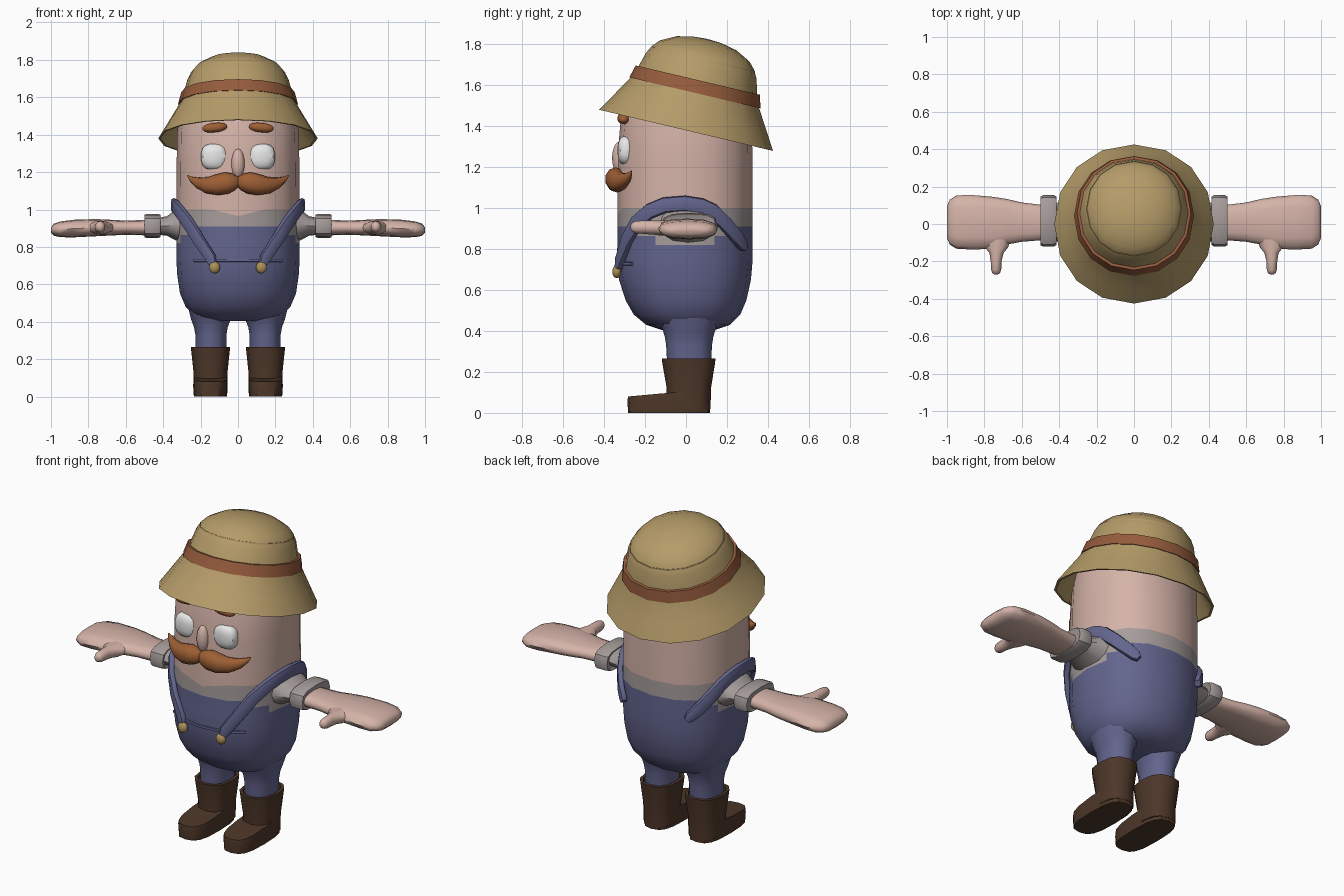
import bpy, bmesh, math
from mathutils import Vector, Matrix

if "Cube" in bpy.data.objects:
    bpy.data.objects.remove(bpy.data.objects["Cube"])

X, Y, Z = Vector((1, 0, 0)), Vector((0, 1, 0)), Vector((0, 0, 1))
POWER = 2.3  # roundness of the body's cross-section


def material(name, *rgb):
    m = bpy.data.materials.new(name)
    m.diffuse_color = (*rgb, 1)
    m.use_nodes = True
    m.node_tree.nodes["Principled BSDF"].inputs["Base Color"].default_value = m.diffuse_color
    return m


SKIN = material("skin", .66, .45, .39)
BLUE = material("denim blue", .125, .13, .27)
STRAW = material("straw", .46, .33, .14)
BAND = material("hat band brown", .30, .105, .045)
HAIR = material("ginger hair", .34, .115, .035)
BOOT = material("boot brown", .075, .038, .022)
SHIRT = material("shirt grey", .38, .335, .33)
WHITE = material("eye white", .80, .80, .80)
GOLD = material("button gold", .42, .28, .10)


def spow(v, p):
    return math.copysign(abs(v) ** p, v)


def ring(c, u, v, ru, rv, n=2.0, sides=12):
    """Superellipse of points around c in the plane of u and v."""
    out = []
    for i in range(sides):
        a = math.tau * i / sides
        out.append(Vector(c) + u * ru * spow(math.cos(a), 2 / n) + v * rv * spow(math.sin(a), 2 / n))
    return out


def finish(bm, name, mats, angle=40):
    bmesh.ops.recalc_face_normals(bm, faces=bm.faces)
    me = bpy.data.meshes.new(name)
    bm.to_mesh(me)
    bm.free()
    for m in mats:
        me.materials.append(m)
    ob = bpy.data.objects.new(name, me)
    bpy.context.collection.objects.link(ob)
    bpy.ops.object.select_all(action='DESELECT')
    ob.select_set(True)
    bpy.context.view_layer.objects.active = ob
    bpy.ops.object.shade_smooth_by_angle(angle=math.radians(angle))
    return ob


def loft(name, rings, mats, angle=40, caps=True, rule=None):
    bm = bmesh.new()
    vs = [[bm.verts.new(p) for p in r] for r in rings]
    n = len(vs[0])
    for a, b in zip(vs, vs[1:]):
        for i in range(n):
            j = (i + 1) % n
            bm.faces.new((a[i], a[j], b[j], b[i]))
    if caps:
        bm.faces.new(vs[0])
        bm.faces.new(vs[-1])
    if rule:
        for f in bm.faces:
            f.material_index = rule(f.calc_center_median())
    return finish(bm, name, mats, angle)


def ball(name, c, size, mat, tilt=0, n=2.0):
    """Ellipsoid, made boxier by a higher n."""
    bm = bmesh.new()
    bmesh.ops.create_uvsphere(bm, u_segments=14, v_segments=10, radius=1)
    for v in bm.verts:
        s = sum(abs(k) ** n for k in v.co) ** (-1 / n)
        v.co = Vector([k * s * r for k, r in zip(v.co, size)])
    bmesh.ops.transform(bm, verts=bm.verts,
                        matrix=Matrix.Translation(c) @ Matrix.Rotation(tilt, 4, 'Y'))
    return finish(bm, name, [mat])


def tube(name, pts, mat, flat=None, n=2.0, sides=10):
    """Path of (point, half width, half depth); flat(p) gives the depth direction."""
    rings = []
    for i, (p, w, d) in enumerate(pts):
        t = (pts[min(i + 1, len(pts) - 1)][0] - pts[max(i - 1, 0)][0]).normalized()
        nrm = flat(p)
        u = t.cross(nrm).normalized()
        rings.append(ring(p, u, u.cross(t), w, d, n, sides))
    return loft(name, rings, [mat], 50)


# Body: legless overalls, shirt band and head in one shell
profile = [(.405, .17, .13, .012), (.43, .235, .205, .01), (.48, .28, .26, .005), (.55, .31, .295, 0),
           (.65, .325, .322, -.005), (.74, .33, .332, -.007), (.82, .33, .33, -.005), (.865, .33, .33, -.005),
           (.91, .33, .33, -.005), (1.0, .33, .33, -.005), (1.25, .328, .33, -.005), (1.42, .325, .32, 0),
           (1.5, .31, .30, 0)]
rings = [ring((0, cy, z), X, Y, rx, ry, POWER, 16) for z, rx, ry, cy in profile]
rings[9][12].z = .965  # neckline dips at the front


def body_colour(c):
    if c.z > .985:
        return 0
    if c.z > .91 or (c.z > .865 and abs(c.y) < .22) or (c.z > .82 and abs(c.y) < .15):
        return 1
    return 2


loft("body", rings, [SKIN, SHIRT, BLUE], rule=body_colour)


def on_body(deg, z, off=.012):
    """Point on the body wall, angle measured from the front."""
    a, r = math.radians(deg), .33 + off
    return Vector((r * spow(math.sin(a), 2 / POWER), -r * spow(math.cos(a), 2 / POWER) - .005, z))


def outward(p):
    return Vector((p.x, p.y, 0)).normalized()


# Pocket hem across the bib
tube("pocket_hem", [(on_body(d, .728, .002), .008, .008) for d in range(-42, 43, 14)], BLUE, outward, 3, 8)

strap_path = [(20, .71, .022), (22, .74, .032), (36, .845, .036), (49, .93, .038), (63, .985, .038),
              (76, 1.015, .038), (90, 1.023, .038), (101, 1.01, .038), (110, .985, .038), (122, .925, .038),
              (135, .86, .037), (143, .82, .032), (146, .803, .018)]
leg_rings = [(.2, .082, .105), (.33, .083, .112), (.37, .09, .118), (.41, .105, .13), (.47, .12, .16)]
sleeve_rings = [(.27, .92, .10, .15), (.33, .918, .085, .135), (.38, .912, .052, .11), (.43, .91, .045, .10)]
arm_rings = [(.42, .903, .00, .04, .09), (.50, .903, .008, .041, .095), (.60, .903, .01, .038, .105),
             (.68, .903, .012, .042, .122), (.76, .903, .006, .046, .140), (.88, .898, .01, .047, .146),
             (.95, .894, .01, .042, .142), (.985, .892, .01, .032, .12), (1.0, .891, .01, .014, .085)]
hair_path = [(0, -.335, 1.15, .028), (.025, -.345, 1.147, .046), (.06, -.343, 1.142, .058),
             (.11, -.335, 1.132, .056), (.165, -.318, 1.13, .044), (.215, -.295, 1.143, .029),
             (.25, -.275, 1.163, .014), (.27, -.265, 1.182, .003)]

for s, side in ((1, "left"), (-1, "right")):
    M = Vector((s, 1, 1))
    # Overall strap and its button
    tube(side + "_strap", [(on_body(d, z) * M, w, .018) for d, z, w in strap_path], BLUE, outward, 3, 10)
    ball(side + "_button", (s * .125, -.338, .69), (.03, .022, .032), GOLD)

    # Trouser leg
    loft(side + "_leg", [ring((s * .145, .015, z), X, Y, rx, ry, 2.2) for z, rx, ry in leg_rings], [BLUE])

    # Boot: shaft and a foot whose top slopes down to the toe
    loft(side + "_boot_shaft", [ring((s * .147, cy, z), X, Y, rx, ry, 2.5) for z, rx, ry, cy in
                                ((.02, .09, .11, .01), (.12, .09, .108, .014), (.245, .103, .129, .013),
                                 (.265, .105, .131, .013), (.265, .088, .113, .013), (.25, .085, .11, .013))], [BOOT])
    foot = [ring((s * .148, -.083, z), X, Y, rx, ry, 3, 16) for z, rx, ry in
            ((0, .088, .2), (.06, .092, .203), (.098, .088, .2))]
    for p in foot[2]:
        p.z += .09 * (p.y + .083)
    loft(side + "_boot_foot", foot, [BOOT])

    # Sleeve, rolled cuff, arm with mitten hand, thumb
    loft(side + "_sleeve", [ring((s * x, .01, z), Y, Z, ry, rz, 2.2) for x, z, rz, ry in sleeve_rings], [SHIRT])
    loft(side + "_cuff", [ring((s * x, .017, .912), Y, Z, ry, rz, 3) for x, ry, rz in
                          ((.43, .09, .04), (.415, .13, .06), (.43, .138, .065), (.485, .138, .065),
                           (.5, .13, .06), (.492, .10, .045))], [SHIRT])
    loft(side + "_arm", [ring((s * x, cy, z), Y, Z, ry, rz, 2.5) for x, z, cy, rz, ry in arm_rings], [SKIN], 60)
    loft(side + "_thumb", [ring((s * x, y, z), X, Z, rx, rz) for x, y, z, rx, rz in
                           ((.735, -.06, .903, .085, .035), (.735, -.125, .903, .062, .037),
                            (.735, -.155, .905, .038, .035), (.737, -.20, .907, .029, .033),
                            (.737, -.245, .907, .027, .03), (.737, -.263, .907, .02, .022),
                            (.737, -.27, .907, .008, .01))], [SKIN], 60)

    # Face: eye, brow, half of the moustache
    ball(side + "_eye", (s * .127, -.292, 1.282), (.071, .042, .07), WHITE, n=2.8)
    ball(side + "_brow", (s * .125, -.305, 1.438), (.067, .03, .025), HAIR, s * .1, 2.4)
    tube(side + "_moustache", [(Vector((s * x, y, z)), r, r * .9) for x, y, z, r in hair_path],
         HAIR, lambda p: -Y, 2.2, 10)

# Nose
ball("nose", (0, -.325, 1.245), (.036, .036, .08), SKIN)


# Hat, tilted back: thin shell of brim and crown, with a band
def hat_part(name, prof, mat, caps):
    ob = loft(name, [ring((0, 0, z), X, Y, r * .975, r, 2.08, 16) for r, z in prof], [mat], 50, caps)
    ob.rotation_euler.x = math.radians(-13.3)
    ob.location.z = 1.38
    return ob


hat_part("hat", [(.26, .36), (.30, .19), (.375, .07), (.425, 0), (.437, 0), (.385, .085), (.315, .20), (.298, .25),
                 (.277, .325), (.255, .365), (.225, .398), (.15, .437), (.07, .454), (.01, .458)], STRAW, True)
hat_part("hat_band", [(.305, .188), (.329, .188), (.312, .252), (.29, .252)], BAND, False)
